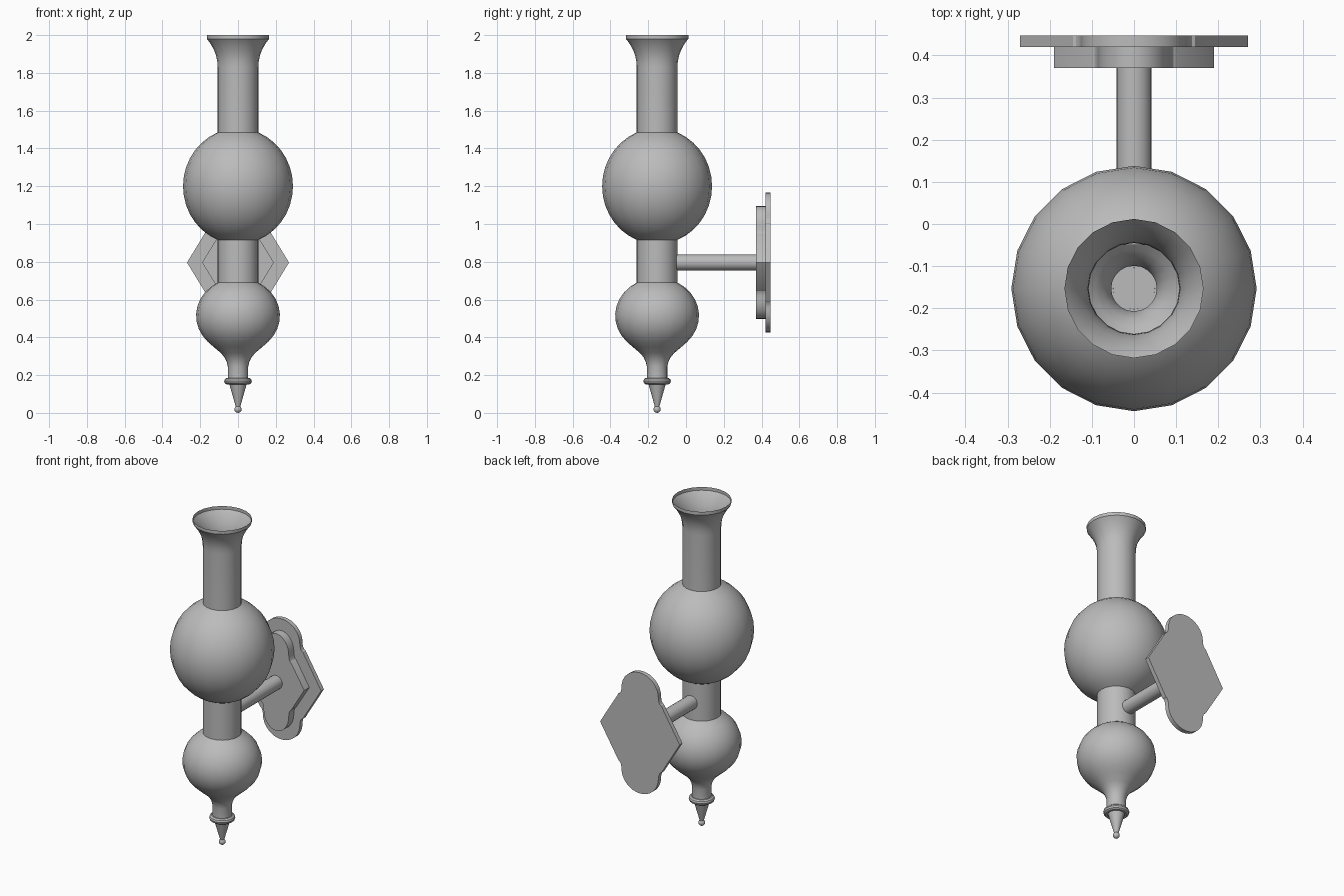
import bpy, bmesh, math
from mathutils import Matrix

if "Cube" in bpy.data.objects:
    bpy.data.objects.remove(bpy.data.objects["Cube"], do_unlink=True)

AXIS_Y = -0.153     # vertical axis of the turned body
ARM_Z = 0.796       # height of the bracket
SIDES = 20

grey = bpy.data.materials.new("plain_grey")
grey.use_nodes = True
colour = (0.5, 0.5, 0.5, 1)
grey.diffuse_color = colour
grey.node_tree.nodes["Principled BSDF"].inputs["Base Color"].default_value = colour


def finish(name, bm, location=(0, 0, 0)):
    mesh = bpy.data.meshes.new(name)
    bm.to_mesh(mesh)
    bm.free()
    mesh.materials.append(grey)
    obj = bpy.data.objects.new(name, mesh)
    obj.location = location
    bpy.context.collection.objects.link(obj)
    bpy.ops.object.select_all(action="DESELECT")
    obj.select_set(True)
    bpy.context.view_layer.objects.active = obj
    bpy.ops.object.shade_smooth_by_angle(angle=math.radians(32))
    return obj


def lathe(name, profile, closed=False):
    """Turn (radius, height) points, listed upwards, about the body axis."""
    bm = bmesh.new()
    rings = []
    for r, z in profile:
        angles = [2 * math.pi * k / SIDES for k in range(SIDES)]
        rings.append([bm.verts.new((r * math.cos(a), r * math.sin(a), z)) for a in angles])
    pairs = list(zip(rings, rings[1:]))
    if closed:
        pairs.append((rings[-1], rings[0]))
    for low, high in pairs:
        for k in range(SIDES):
            n = (k + 1) % SIDES
            bm.faces.new((low[k], low[n], high[n], high[k]))
    bmesh.ops.remove_doubles(bm, verts=bm.verts, dist=1e-5)
    return finish(name, bm, (0, AXIS_Y, 0))


def arc(rx, rz, cz, start, end, steps, cx=0):
    """Points of an ellipse, angles in degrees."""
    angles = [math.radians(start + (end - start) * i / steps) for i in range(steps + 1)]
    return [(cx + rx * math.cos(a), cz + rz * math.sin(a)) for a in angles]


# Hollow turned body, from the neck up to the flared mouth
TUBE = 0.108
neck = [(0, 0.185), (0.054, 0.185), (0.054, 0.245), (0.06, 0.27), (0.072, 0.295),
        (0.092, 0.318), (0.13, 0.35)]
small_ball = arc(0.222, 0.2, 0.515, -44, 61, 9)
big_ball = arc(0.291, 0.306, 1.2, -68.2, 68.2, 14)
flare = arc(0.055, 0.15, 1.98, 180, 270, 6, cx=0.165)
flare = [(TUBE + 0.057 * t ** 2.2, 1.83 + 0.15 * t) for t in (0, 0.2, 0.4, 0.6, 0.8, 0.92, 1)]
lathe("turned_body", neck + small_ball + [(TUBE, 0.69), (TUBE, 0.916)]
      + big_ball[1:-1] + [(TUBE, 1.485)] + flare + [(0.165, 2.0)])

# Collar ring, pointed finial and tip bead
lathe("collar_ring", arc(0.018, 0.018, 0.168, 0, 324, 9, cx=0.055), closed=True)
lathe("finial_cone", [(0, 0.03), (0.011, 0.03), (0.048, 0.16), (0, 0.16)])
lathe("finial_bead", arc(0.019, 0.019, 0.019, -90, 90, 8))

# Arm joining the body to the wall plates
arm_start, arm_end = -0.05, 0.375
bm = bmesh.new()
bmesh.ops.create_cone(bm, cap_ends=True, segments=SIDES, radius1=0.042, radius2=0.042,
                      depth=arm_end - arm_start, matrix=Matrix.Rotation(math.pi / 2, 4, "X"))
finish("wall_arm", bm, (0, (arm_start + arm_end) / 2, ARM_Z))


def wall_plate(name, half_w, half_h, shoulder, lobe, y0, y1):
    """Pointed sides, concave shoulders and a rounded lobe at top and bottom."""
    (sx, sz), (lx, lz) = shoulder, lobe
    quarter = [(half_w, 0)]
    quarter += arc(sx - lx, lz - sz, lz, 270, 180, 4, cx=sx)
    quarter += arc(lx, half_h - lz, lz, 0, 90, 8)[1:-1] + [(0, half_h)]
    outline = quarter + [(-x, z) for x, z in quarter[-2::-1]]
    outline += [(-x, -z) for x, z in quarter[1:]]
    outline += [(x, -z) for x, z in quarter[-2:0:-1]]
    bm = bmesh.new()
    face = bm.faces.new([bm.verts.new((x, y0, z)) for x, z in outline])
    back = bmesh.ops.extrude_face_region(bm, geom=[face])["geom"]
    bmesh.ops.translate(bm, vec=(0, y1 - y0, 0),
                        verts=[v for v in back if isinstance(v, bmesh.types.BMVert)])
    bmesh.ops.recalc_face_normals(bm, faces=bm.faces)
    finish(name, bm, (0, 0, ARM_Z))


wall_plate("back_plate", 0.27, 0.37, (0.145, 0.205), (0.125, 0.25), 0.42, 0.447)
wall_plate("front_plate", 0.19, 0.298, (0.1, 0.147), (0.085, 0.19), 0.37, 0.42)
